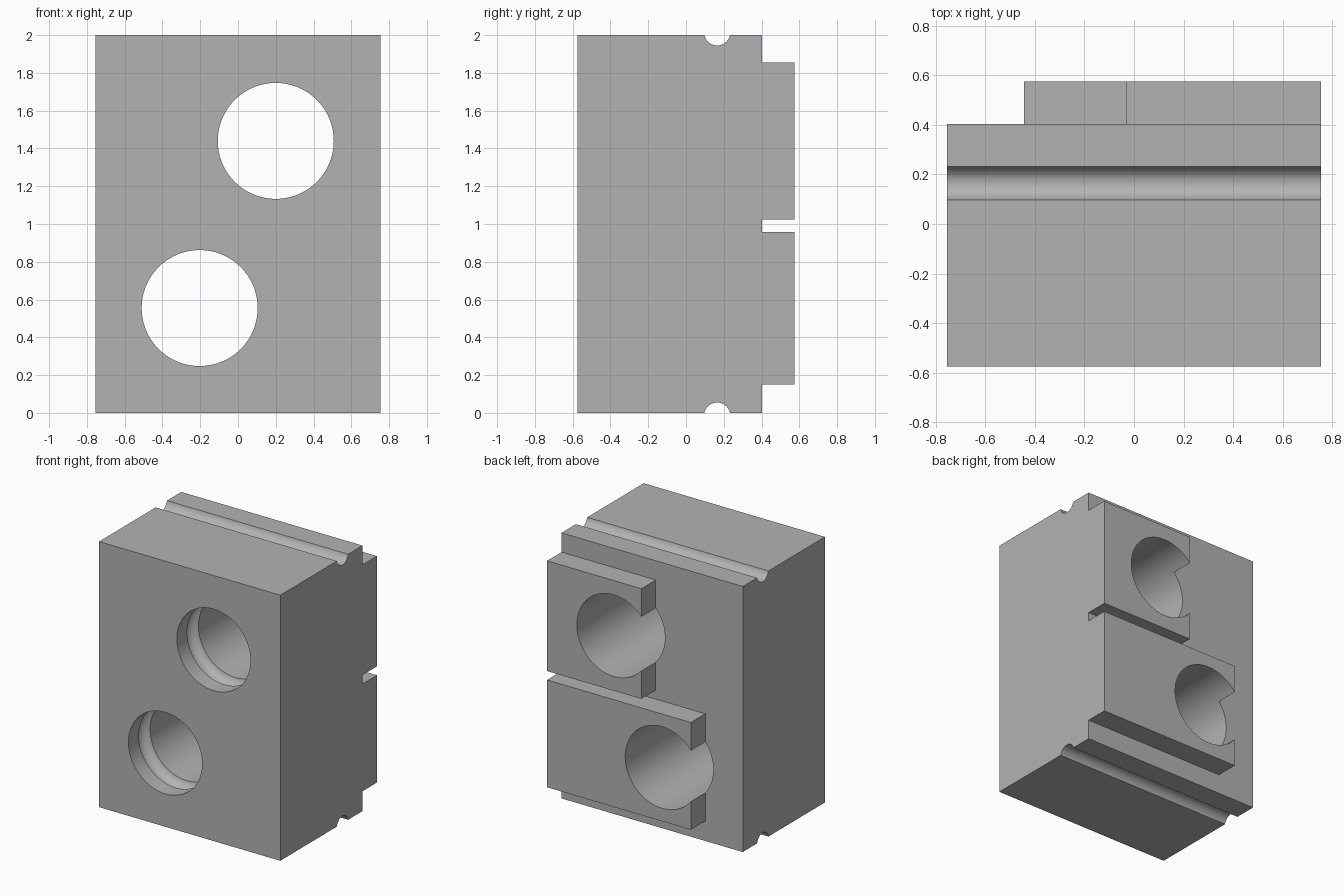
import bpy, bmesh, math
from mathutils import Matrix, Vector

if "Cube" in bpy.data.objects:
    bpy.data.objects.remove(bpy.data.objects["Cube"], do_unlink=True)

HALF_W, FRONT, BACK, PAD_BACK, TOP = 0.755, -0.575, 0.403, 0.575, 2.0
BORE = 0.307
GROOVE_R, GROOVE_OFF = 0.069, 0.014   # seal channel radius and centre offset from the surface

grey = bpy.data.materials.new("plain grey")
grey.use_nodes = True
grey.diffuse_color = (0.45, 0.45, 0.45, 1)
grey.node_tree.nodes["Principled BSDF"].inputs["Base Color"].default_value = grey.diffuse_color


def make_object(name, bm):
    bmesh.ops.recalc_face_normals(bm, faces=bm.faces)
    mesh = bpy.data.meshes.new(name)
    bm.to_mesh(mesh)
    bm.free()
    mesh.materials.append(grey)
    obj = bpy.data.objects.new(name, mesh)
    bpy.context.collection.objects.link(obj)
    return obj


def channel(centre, level, side, steps=20):
    """Arc points of a round channel sunk from a surface; side=-1 sinks down, 1 sinks up."""
    lift = math.asin(GROOVE_OFF / GROOVE_R)
    angles = [lift + (math.pi - 2 * lift) * i / steps for i in range(steps + 1)]
    return [(centre - GROOVE_R * math.cos(a),
             level + side * (GROOVE_R * math.sin(a) - GROOVE_OFF)) for a in angles]


def box(name, x0, x1, y0, y1, z0, z1):
    bm = bmesh.new()
    size = Vector((x1 - x0, y1 - y0, z1 - z0))
    middle = Vector((x0 + x1, y0 + y1, z0 + z1)) / 2
    bmesh.ops.create_cube(bm, size=1, matrix=Matrix.Translation(middle) @ Matrix.Diagonal(size.to_4d()))
    return make_object(name, bm)


def bore_cutter(name, x, z):
    """Lathed bore with a round seal groove near the front."""
    profile = [(-1, 0), (-1, BORE)] + channel(FRONT + 0.19, BORE, 1) + [(1, BORE), (1, 0)]
    bm = bmesh.new()
    verts = [bm.verts.new((x + r, y, z)) for y, r in profile]
    edges = [bm.edges.new(pair) for pair in zip(verts, verts[1:])]
    bmesh.ops.spin(bm, geom=verts + edges, cent=(x, 0, z), axis=(0, 1, 0),
                   angle=math.tau, steps=96, use_duplicate=False)
    bmesh.ops.remove_doubles(bm, verts=bm.verts, dist=0.0001)
    return make_object(name, bm)


def combine(target, tool, operation):
    mod = target.modifiers.new(tool.name, "BOOLEAN")
    mod.operation, mod.solver, mod.object = operation, "EXACT", tool
    bpy.context.view_layer.objects.active = target
    bpy.ops.object.modifier_apply(modifier=mod.name)
    bpy.data.objects.remove(tool, do_unlink=True)


# Main block: side profile with a channel along the top and the bottom
outline = [(FRONT, 0)] + channel(0.165, 0, 1) + [(BACK, 0), (BACK, TOP)]
outline += channel(0.165, TOP, -1)[::-1] + [(FRONT, TOP)]
bm = bmesh.new()
face = bm.faces.new([bm.verts.new((-HALF_W, y, z)) for y, z in outline])
extruded = bmesh.ops.extrude_face_region(bm, geom=[face])["geom"]
bmesh.ops.translate(bm, vec=(2 * HALF_W, 0, 0),
                    verts=[v for v in extruded if isinstance(v, bmesh.types.BMVert)])
block = make_object("valve_block", bm)

# Raised pads on the back
combine(block, box("upper_pad", -0.03, HALF_W, 0.3, PAD_BACK, 1.025, 1.855), "UNION")
combine(block, box("lower_pad", -0.443, HALF_W, 0.3, PAD_BACK, 0.15, 0.958), "UNION")

# Through bores
combine(block, bore_cutter("upper_bore", 0.2, 1.44), "DIFFERENCE")
combine(block, bore_cutter("lower_bore", -0.203, 0.555), "DIFFERENCE")

bpy.ops.object.select_all(action="DESELECT")
block.select_set(True)
bpy.context.view_layer.objects.active = block
bpy.ops.object.shade_smooth_by_angle(angle=math.radians(30))
